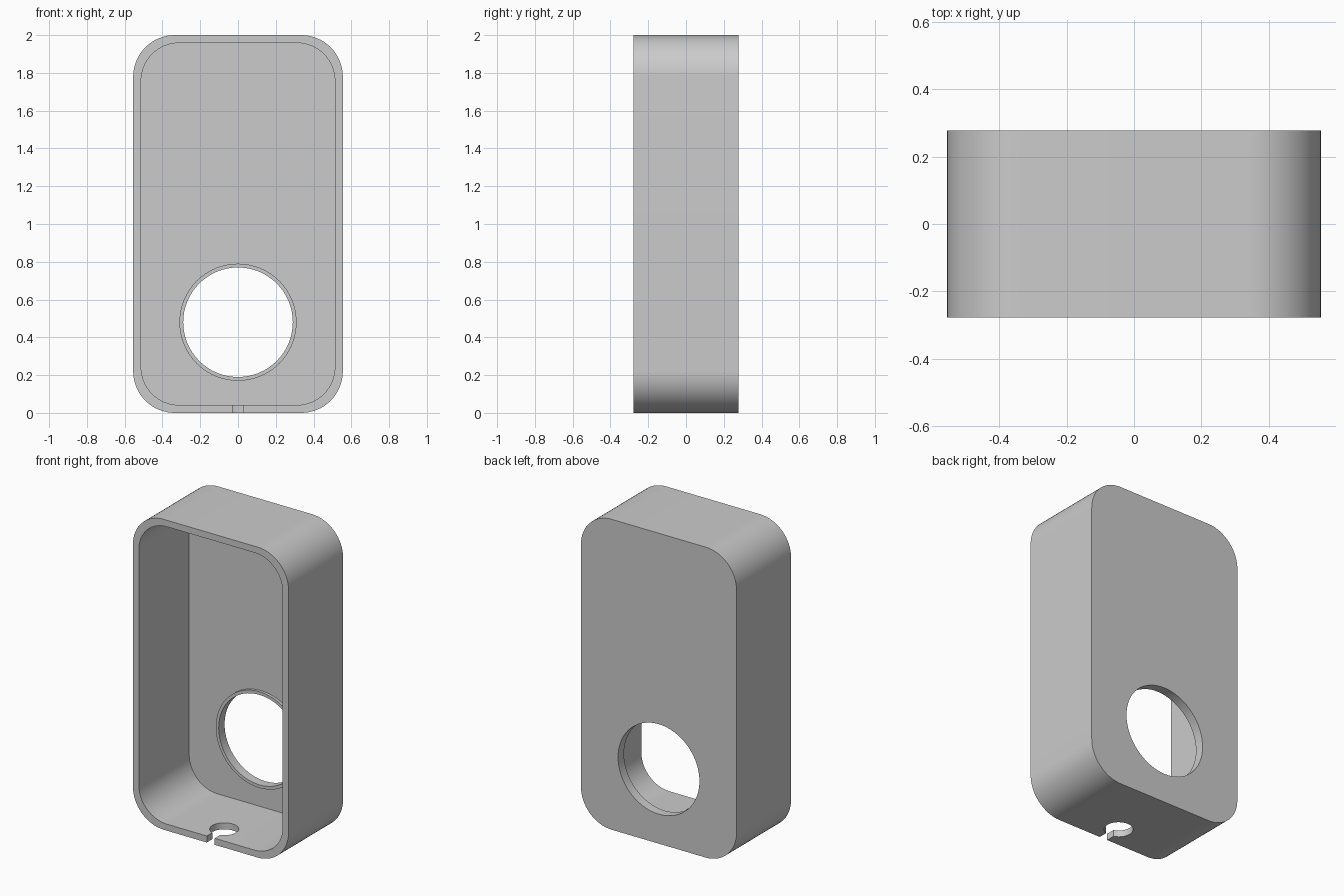
import bpy, bmesh, math
from mathutils import Matrix

default = bpy.data.objects.get("Cube")
if default:
    bpy.data.objects.remove(default, do_unlink=True)

WIDTH, DEPTH, HEIGHT = 1.11, 0.555, 2.0
WALL = 0.042
BACK = DEPTH / 2
HOLE_Z = 0.48

grey = bpy.data.materials.new("light_grey")
grey.use_nodes = True
grey.diffuse_color = (0.6, 0.6, 0.6, 1)
grey.node_tree.nodes["Principled BSDF"].inputs["Base Color"].default_value = grey.diffuse_color


def to_object(name, bm):
    bmesh.ops.recalc_face_normals(bm, faces=bm.faces)
    mesh = bpy.data.meshes.new(name)
    bm.to_mesh(mesh)
    bm.free()
    mesh.materials.append(grey)
    obj = bpy.data.objects.new(name, mesh)
    bpy.context.collection.objects.link(obj)
    return obj


def rounded_slab(name, inset, radius, y0, y1, steps=16):
    """Rounded rectangle in the xz plane, extruded along y."""
    bm = bmesh.new()
    cx = WIDTH / 2 - inset - radius
    cz = HEIGHT / 2 - inset - radius
    ring = []
    for corner, (sx, sz) in enumerate([(1, 1), (-1, 1), (-1, -1), (1, -1)]):
        for i in range(steps + 1):
            a = (corner + i / steps) * math.pi / 2
            ring.append(bm.verts.new((sx * cx + radius * math.cos(a), y0,
                                      HEIGHT / 2 + sz * cz + radius * math.sin(a))))
    face = bm.faces.new(ring)
    moved = bmesh.ops.extrude_face_region(bm, geom=[face])["geom"]
    verts = [v for v in moved if isinstance(v, bmesh.types.BMVert)]
    bmesh.ops.translate(bm, verts=verts, vec=(0, y1 - y0, 0))
    return to_object(name, bm)


def cylinder(name, radius, length, location, along_y, segments=64):
    bm = bmesh.new()
    turn = Matrix.Rotation(math.pi / 2, 4, "X") if along_y else Matrix()
    bmesh.ops.create_cone(bm, cap_ends=True, segments=segments, radius1=radius,
                          radius2=radius, depth=length,
                          matrix=Matrix.Translation(location) @ turn)
    return to_object(name, bm)


def box(name, size, location):
    bm = bmesh.new()
    bmesh.ops.create_cube(bm, size=1, matrix=Matrix.Translation(location)
                          @ Matrix.Diagonal((*size, 1)))
    return to_object(name, bm)


def combine(target, other, operation):
    mod = target.modifiers.new(other.name, "BOOLEAN")
    mod.operation = operation
    mod.solver = "EXACT"
    mod.object = other
    bpy.context.view_layer.objects.active = target
    bpy.ops.object.modifier_apply(modifier=mod.name)
    bpy.data.objects.remove(other, do_unlink=True)


# Hollow shell, open at the front
case = rounded_slab("case", 0, 0.22, -BACK, BACK)
combine(case, rounded_slab("cavity", WALL, 0.2, -BACK - 0.1, BACK - WALL), "DIFFERENCE")

# Round opening in the back wall with a low collar inside
combine(case, cylinder("collar", 0.31, 0.04, (0, BACK - 0.04, HOLE_Z), True), "UNION")
combine(case, cylinder("round_opening", 0.29, 0.4, (0, BACK, HOLE_Z), True), "DIFFERENCE")

# Keyhole slot for a cable in the floor
combine(case, cylinder("cable_hole", 0.085, 0.2, (0, -0.14, 0), False), "DIFFERENCE")
combine(case, box("cable_slot", (0.056, 0.3, 0.2), (0, -0.29, 0)), "DIFFERENCE")

# Smooth curves, sharp edges
bpy.ops.object.select_all(action="DESELECT")
case.select_set(True)
bpy.context.view_layer.objects.active = case
bpy.ops.object.shade_smooth_by_angle(angle=math.radians(30))
